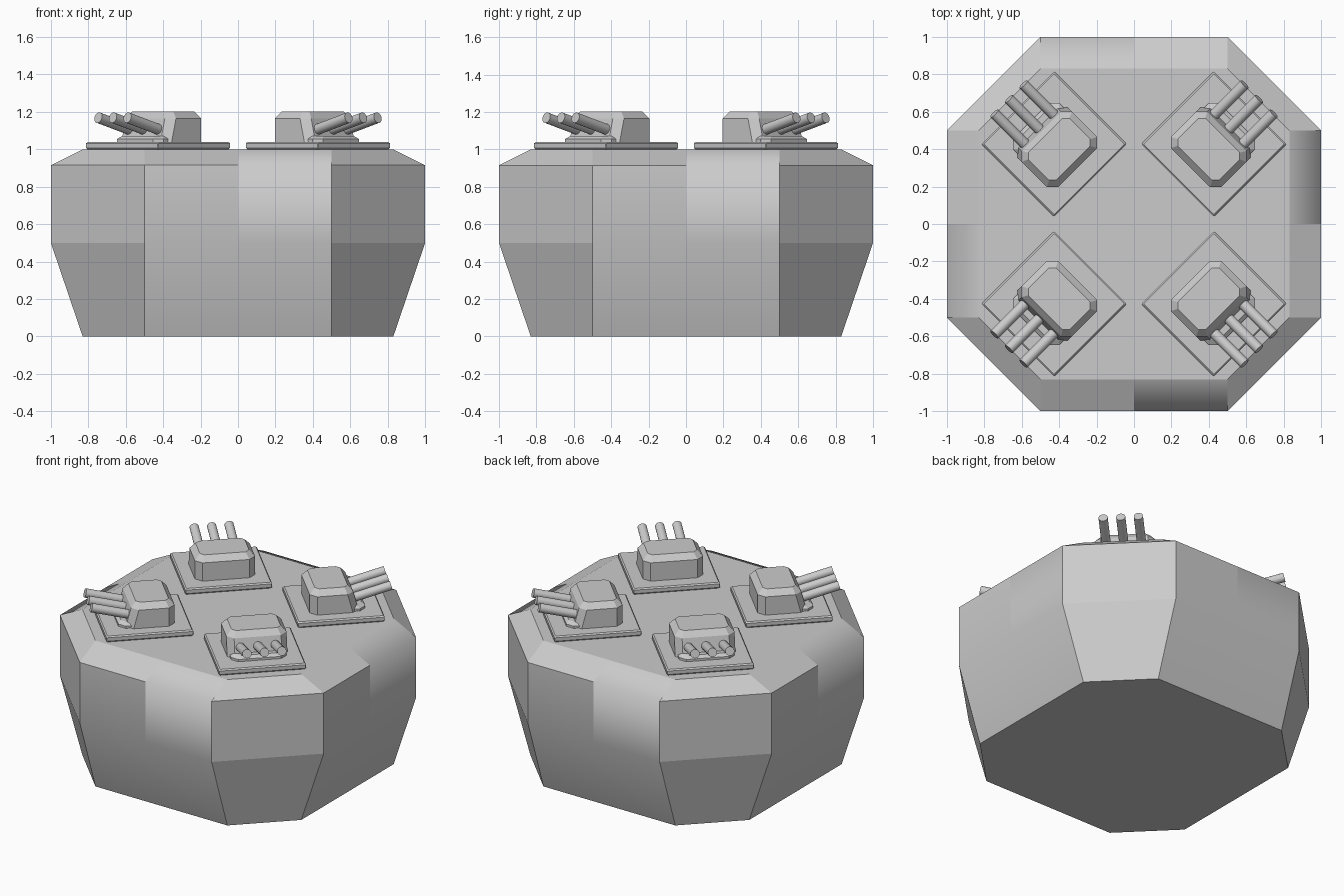
import bpy, bmesh
from math import radians, pi, tan
from mathutils import Matrix, Vector

if "Cube" in bpy.data.objects:
    bpy.data.objects.remove(bpy.data.objects["Cube"])


def loft(name, rings, matrix=Matrix(), smooth=None, sharp=None):
    """Skin a stack of equal-length rings and cap both ends."""
    bm = bmesh.new()
    vs = [[bm.verts.new(p) for p in r] for r in rings]
    n = len(rings[0])
    for j in range(len(vs) - 1):
        for i in range(n):
            k = (i + 1) % n
            f = bm.faces.new((vs[j][i], vs[j][k], vs[j + 1][k], vs[j + 1][i]))
            f.smooth = bool(smooth and smooth(i))
    bm.faces.new(vs[0][::-1])
    bm.faces.new(vs[-1])
    if sharp:
        for j in range(len(vs)):
            for i in range(n):
                if j + 1 < len(vs):
                    bm.edges.get((vs[j][i], vs[j + 1][i])).smooth = False
                if sharp(i, j):
                    bm.edges.get((vs[j][i], vs[j][(i + 1) % n])).smooth = False
    mesh = bpy.data.meshes.new(name)
    bm.to_mesh(mesh)
    bm.free()
    ob = bpy.data.objects.new(name, mesh)
    bpy.context.collection.objects.link(ob)
    ob.matrix_world = matrix
    return ob


def hull_ring(s, z):
    """Octagon with each main side split at its middle."""
    return [Matrix.Rotation(k * pi / 2, 3, 'Z') @ Vector((x, -s, z))
            for k in range(4) for x in (-0.5, 0, 0.5)]


def chamfer_ring(back, front, half, c, z):
    """Rectangle with cut corners, front along +x."""
    return [(front, -half + c, z), (front, half - c, z),
            (front - c, half, z), (back + c, half, z),
            (back, half - c, z), (back, -half + c, z),
            (back + c, -half, z), (front - c, -half, z)]


# Hull: main sides are softly shaded, diagonal sides are flat
loft("hull",
     [hull_ring(0.83, 0), hull_ring(1, 0.5), hull_ring(1, 0.915), hull_ring(0.83, 1)],
     smooth=lambda i: i % 3 < 2,
     sharp=lambda i, j: j == 2 and i % 3 != 1)

# Four corner turrets, facing outward
for t, label in enumerate(("back_right", "back_left", "front_left", "front_right")):
    sx, sy = ((1, 1), (-1, 1), (-1, -1), (1, -1))[t]
    place = (Matrix.Translation((0.427 * sx, 0.427 * sy, 0))
             @ Matrix.Rotation(radians(45 + 90 * t), 4, 'Z'))

    # Mounting plate
    h, b = 0.274, 0.008
    loft(label + "_plate", [
        chamfer_ring(-h + b, h - b, h - b, 0.003, 0.998),
        chamfer_ring(-h, h, h, 0.003, 1.008),
        chamfer_ring(-h, h, h, 0.003, 1.032),
        chamfer_ring(-h + b, h - b, h - b, 0.003, 1.04)], place)

    # Swivel collar
    loft(label + "_collar", [
        chamfer_ring(-0.175, 0.175, 0.175, 0.04, 1.035),
        chamfer_ring(-0.175, 0.175, 0.175, 0.04, 1.055),
        chamfer_ring(-0.155, 0.155, 0.155, 0.04, 1.072)], place)

    # Turret housing with sloped front
    loft(label + "_housing", [
        chamfer_ring(-0.178, 0.13, 0.19, 0.042, 1.038),
        chamfer_ring(-0.178, 0.097, 0.19, 0.042, 1.165),
        chamfer_ring(-0.143, 0.065, 0.155, 0.025, 1.203)], place)

    # Triple barrels, raised slightly
    tilt = radians(15)
    start, end = 0.04, 0.344
    length = (end - start) / abs(Vector((1, tan(tilt))).normalized().x)
    mid = (start + end) / 2
    for n, v in enumerate((-0.11, 0, 0.11)):
        bpy.ops.mesh.primitive_cylinder_add(vertices=16, radius=0.029, depth=length / 1.07)
        ob = bpy.context.object
        ob.name = f"{label}_barrel_{n + 1}"
        ob.matrix_world = (place
                           @ Matrix.Translation((mid + 0.008, v, 1.172 - (end - mid) * tan(tilt)))
                           @ Matrix.Rotation(pi / 2 - tilt, 4, 'Y'))
        bpy.ops.object.shade_smooth_by_angle(angle=radians(30))
